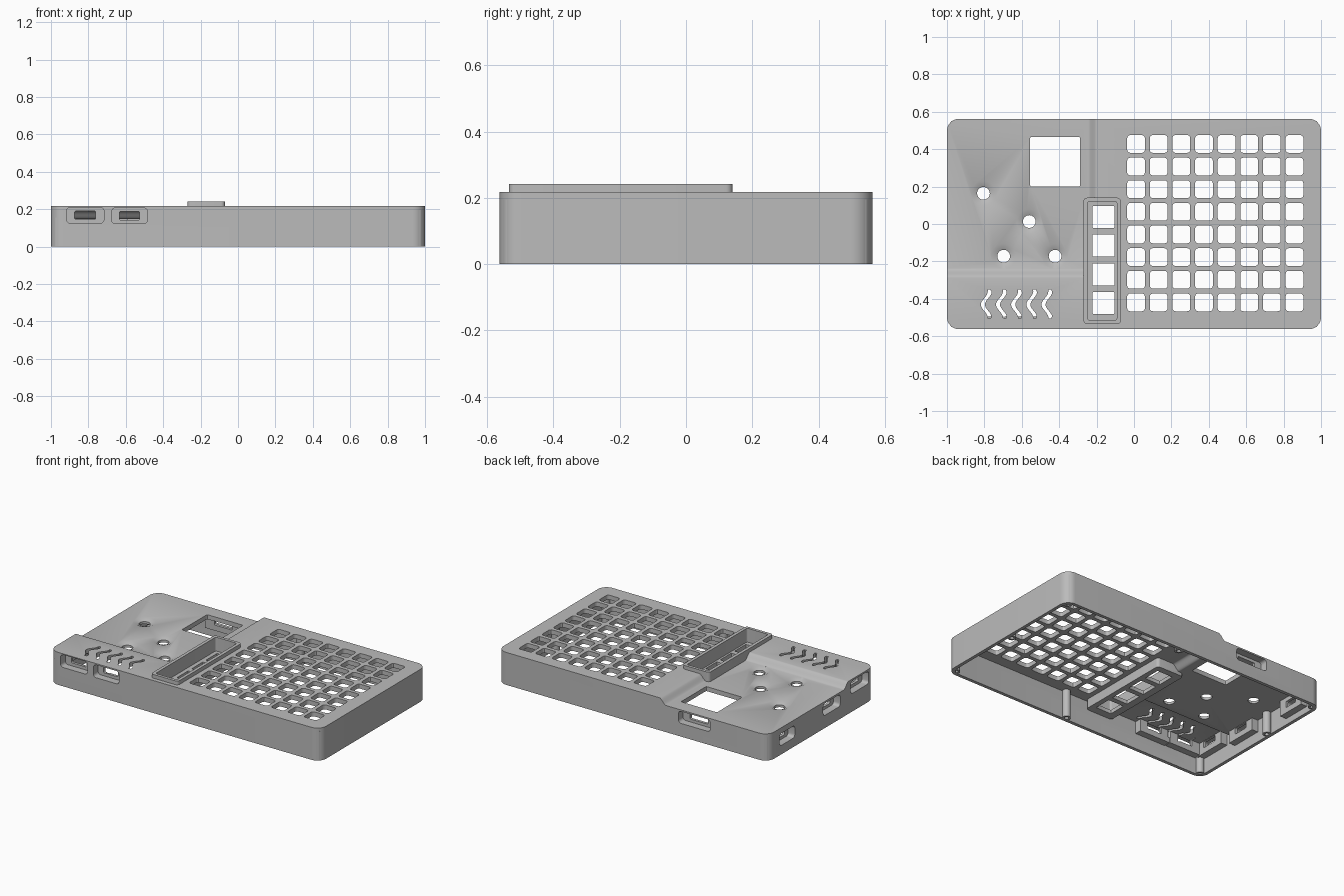
import bpy, bmesh, math
from mathutils import Matrix, Vector

if "Cube" in bpy.data.objects:
    bpy.data.objects.remove(bpy.data.objects["Cube"])

grey = bpy.data.materials.new("plain grey")
grey.diffuse_color = (0.5, 0.5, 0.5, 1)
grey.use_nodes = True
grey.node_tree.nodes["Principled BSDF"].inputs["Base Color"].default_value = grey.diffuse_color
W, D, H, LOW, WALL = 1.0, 0.5625, 0.217, 0.178, 0.022


def rounded(w, h, r, seg=5):
    """Outline of a rounded rectangle centred on the origin."""
    pts = []
    for k, (sx, sy) in enumerate([(1, 1), (-1, 1), (-1, -1), (1, -1)]):
        for i in range(seg + 1):
            a = math.pi / 2 * (k + i / seg)
            pts.append((sx * (w / 2 - r) + r * math.cos(a), sy * (h / 2 - r) + r * math.sin(a)))
    return pts


def circle(r, n=32):
    return [(r * math.cos(2 * math.pi * i / n), r * math.sin(2 * math.pi * i / n)) for i in range(n)]


def loft(bm, rings, matrix=Matrix()):
    """Closed solid through rings, each ring given as (outline, z)."""
    rows = [[bm.verts.new(matrix @ Vector((x, y, z))) for x, y in pts] for pts, z in rings]
    n = len(rows[0])
    for a, b in zip(rows, rows[1:]):
        for i in range(n):
            bm.faces.new((a[i], a[(i + 1) % n], b[(i + 1) % n], b[i]))
    bm.faces.new(rows[0][::-1])
    bm.faces.new(rows[-1])


def prism(bm, pts, z0, z1, matrix=Matrix()):
    loft(bm, [(pts, z0), (pts, z1)], matrix)


def at(x, y):
    return Matrix.Translation((x, y, 0))


def make(name, bm):
    bmesh.ops.recalc_face_normals(bm, faces=bm.faces)
    me = bpy.data.meshes.new(name)
    bm.to_mesh(me)
    bm.free()
    me.materials.append(grey)
    ob = bpy.data.objects.new(name, me)
    bpy.context.collection.objects.link(ob)
    return ob


def combine(ob, bm, op='DIFFERENCE'):
    """Apply a boolean with a temporary tool solid."""
    tool = make("cutter", bm)
    m = ob.modifiers.new("bool", 'BOOLEAN')
    m.operation, m.object, m.solver = op, tool, 'EXACT'
    bpy.context.view_layer.objects.active = ob
    bpy.ops.object.modifier_apply(modifier=m.name)
    bpy.data.objects.remove(tool)


def step(drop, grow):
    """Solid above the lowered deck, with an S-shaped slope on two sides."""
    bm = bmesh.new()
    rings = []
    for i in range(9):
        t = i / 8
        o = grow + 0.05 * (t - 0.5)
        s = t * t * (3 - 2 * t)
        x, y = -0.222 + o, -0.262 - o
        rings.append(([(-1.2, y), (x, y), (x, 0.8), (-1.2, 0.8)], LOW - drop + (H - LOW) * s))
    rings.append((rings[-1][0], 0.4))
    loft(bm, rings)
    return bm


# Case shell: outer block with a lowered deck, hollowed from below
bm = bmesh.new()
prism(bm, rounded(2 * W, 2 * D, 0.065, 10), 0, H)
case = make("case", bm)
combine(case, step(0, 0))
bm = bmesh.new()
prism(bm, rounded(2 * (W - WALL), 2 * (D - WALL), 0.045, 8), -0.1, H - 0.03)
cavity = make("cavity", bm)
combine(cavity, step(0.03, 0.01))
bm = bmesh.new()
bm.from_mesh(cavity.data)
bpy.data.objects.remove(cavity)
combine(case, bm)

# Raised button frame with a sunken well
bm = bmesh.new()
prism(bm, rounded(0.2, 0.675, 0.02), 0.125, 0.242, at(-0.17, -0.197))
combine(case, bm, 'UNION')
bm = bmesh.new()
prism(bm, rounded(0.157, 0.635, 0.012), 0.15, 0.4, at(-0.17, -0.197))
combine(case, bm)

# Port pockets: wall, position along wall, centre z, width, height
ports = [('front', -0.817, 0.168, 0.2, 0.085), ('front', -0.58, 0.165, 0.19, 0.085),
         ('left', 0.36, 0.1, 0.16, 0.08), ('left', -0.11, 0.125, 0.18, 0.08),
         ('left', -0.405, 0.163, 0.19, 0.085), ('back', -0.455, 0.128, 0.235, 0.08)]
POCKET = 0.05
bosses, pockets, slots = bmesh.new(), bmesh.new(), bmesh.new()
for wall, p, z, w, h in ports:
    angle = {'front': 0, 'left': -math.pi / 2, 'back': math.pi}[wall]
    base = {'front': (p, -D, z), 'left': (-W, p, z), 'back': (p, D, z)}[wall]
    # local x runs along the wall, local z runs inwards
    m = Matrix.Translation(base) @ Matrix.Rotation(angle, 4, 'Z') @ Matrix.Rotation(-math.pi / 2, 4, 'X')
    boss = bmesh.new()
    low = (z + h / 2 + 0.02) - (H if z > 0.15 else LOW)
    top = -h / 2 - 0.02 + max(low, 0) + 0.003
    x, b = w / 2 + 0.018, h / 2 + 0.018
    prism(boss, [(-x, top), (x, top), (x, b), (-x, b)], 0.008, POCKET + 0.018, m)
    combine(case, boss, 'UNION')
    prism(pockets, rounded(w, h, 0.02), -0.05, POCKET, m)
    prism(slots, rounded(w * 0.56, h * 0.52, 0.006), POCKET - 0.02, POCKET + 0.05, m)
combine(case, pockets)
combine(case, slots)

# Key grid, screen window and button openings
bm = bmesh.new()
for i in range(8):
    for j in range(8):
        prism(bm, rounded(0.095, 0.095, 0.016, 3), 0.1, 0.4, at(0.011 + 0.121 * i, 0.428 - 0.121 * j))
for j in range(4):
    prism(bm, rounded(0.116, 0.118, 0.004, 2), 0.05, 0.4, at(-0.163, 0.037 - 0.153 * j))
prism(bm, rounded(0.266, 0.266, 0.008, 3), 0.14, 0.4, at(-0.422, 0.333))

# Dished round button holes
for x, y in [(-0.805, 0.164), (-0.56, 0.013), (-0.697, -0.172), (-0.422, -0.172)]:
    loft(bm, [(circle(0.034), 0.1), (circle(0.034), LOW - 0.014),
              (circle(0.066), LOW), (circle(0.066), LOW + 0.001)], at(x, y))

# Wavy vent slots
for k in range(5):
    left, right = [], []
    for i in range(17):
        t = i / 16
        x = 0.018 * math.cos(2 * math.pi * (1.15 * t - 0.1))
        y = -0.35 - 0.155 * t
        taper = 0.011 * min(1, 0.6 + 4 * min(t, 1 - t))
        left.append((x - taper, y))
        right.append((x + taper, y))
    prism(bm, left + right[::-1], 0.14, 0.4, at(-0.79 + 0.081 * k, 0))
combine(case, bm)

# Screw posts with pilot holes
bm = bmesh.new()
spots = [(sx * 0.962, sy * 0.527) for sx in (-1, 1) for sy in (-1, 1)]
spots += [(0.09, 0.527), (0.09, -0.527), (0.962, 0), (-0.962, 0.1)]
for x, y in spots:
    top = 0.155 if x < -0.2 else 0.195
    loft(bm, [(circle(0.013, 16), 0.1), (circle(0.013, 16), 0),
              (circle(0.026, 16), 0), (circle(0.026, 16), top)], at(x, y))
posts = make("screw_posts", bm)

# Smooth curved walls, keep crisp edges
for ob in (case, posts):
    bpy.ops.object.select_all(action='DESELECT')
    ob.select_set(True)
    bpy.context.view_layer.objects.active = ob
    bpy.ops.object.shade_smooth_by_angle(angle=math.radians(30))
